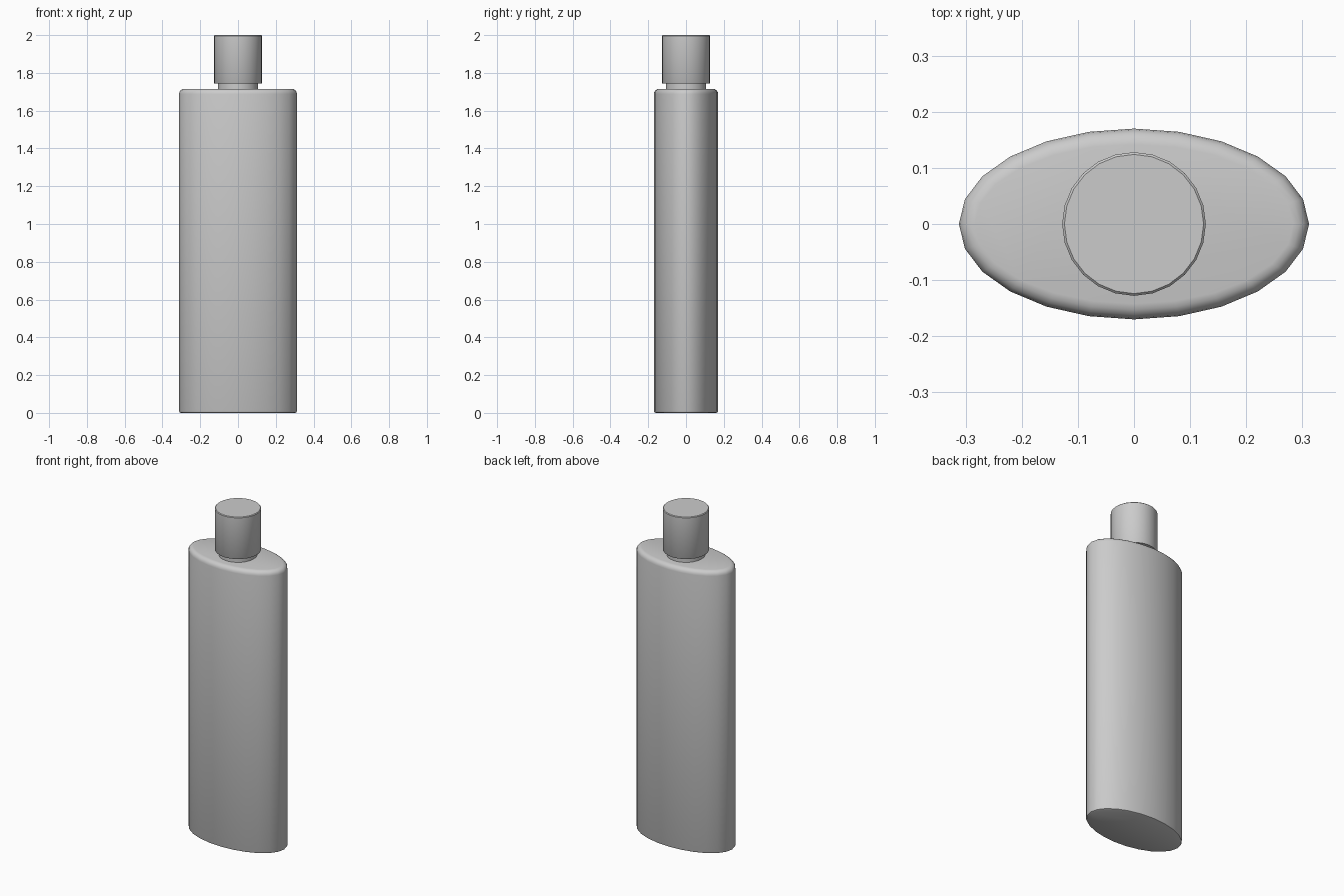
import bpy, bmesh
from math import sin, cos, pi, radians

if "Cube" in bpy.data.objects:
    bpy.data.objects.remove(bpy.data.objects["Cube"])


def lathe(name, rings, n=24):
    """Closed stack of elliptical rings (rx, ry, z)."""
    bm = bmesh.new()
    loops = [[bm.verts.new((rx * cos(2 * pi * i / n), ry * sin(2 * pi * i / n), z))
              for i in range(n)] for rx, ry, z in rings]
    for a, b in zip(loops, loops[1:]):
        for i in range(n):
            j = (i + 1) % n
            bm.faces.new((a[i], a[j], b[j], b[i]))
    bm.faces.new(loops[0][::-1])
    bm.faces.new(loops[-1])
    me = bpy.data.meshes.new(name)
    bm.to_mesh(me)
    bm.free()
    ob = bpy.data.objects.new(name, me)
    bpy.context.collection.objects.link(ob)
    bpy.ops.object.select_all(action='DESELECT')
    ob.select_set(True)
    bpy.context.view_layer.objects.active = ob
    bpy.ops.object.shade_smooth_by_angle(angle=radians(40))
    return ob


# oval body: small bevel at the foot, rounded shoulder on top
RX, RY, TOP, B = 0.312, 0.17, 1.716, 0.028
rings = [(RX - 0.009, RY - 0.009, 0), (RX - 0.003, RY - 0.003, 0.003), (RX, RY, 0.01)]
for k in range(5):
    a = k * pi / 8
    d = B * (1 - cos(a))
    rings.append((RX - d, RY - d, TOP - B + B * sin(a)))
lathe("bottle_body", rings)

# neck between body and cap
lathe("neck", [(0.107, 0.107, 1.70), (0.107, 0.107, 1.76)])

# round cap with a tiny top bevel
lathe("cap", [(r, r, z) for r, z in
              [(0.126, 1.745), (0.128, 1.748), (0.128, 1.996), (0.124, 2.0)]])
